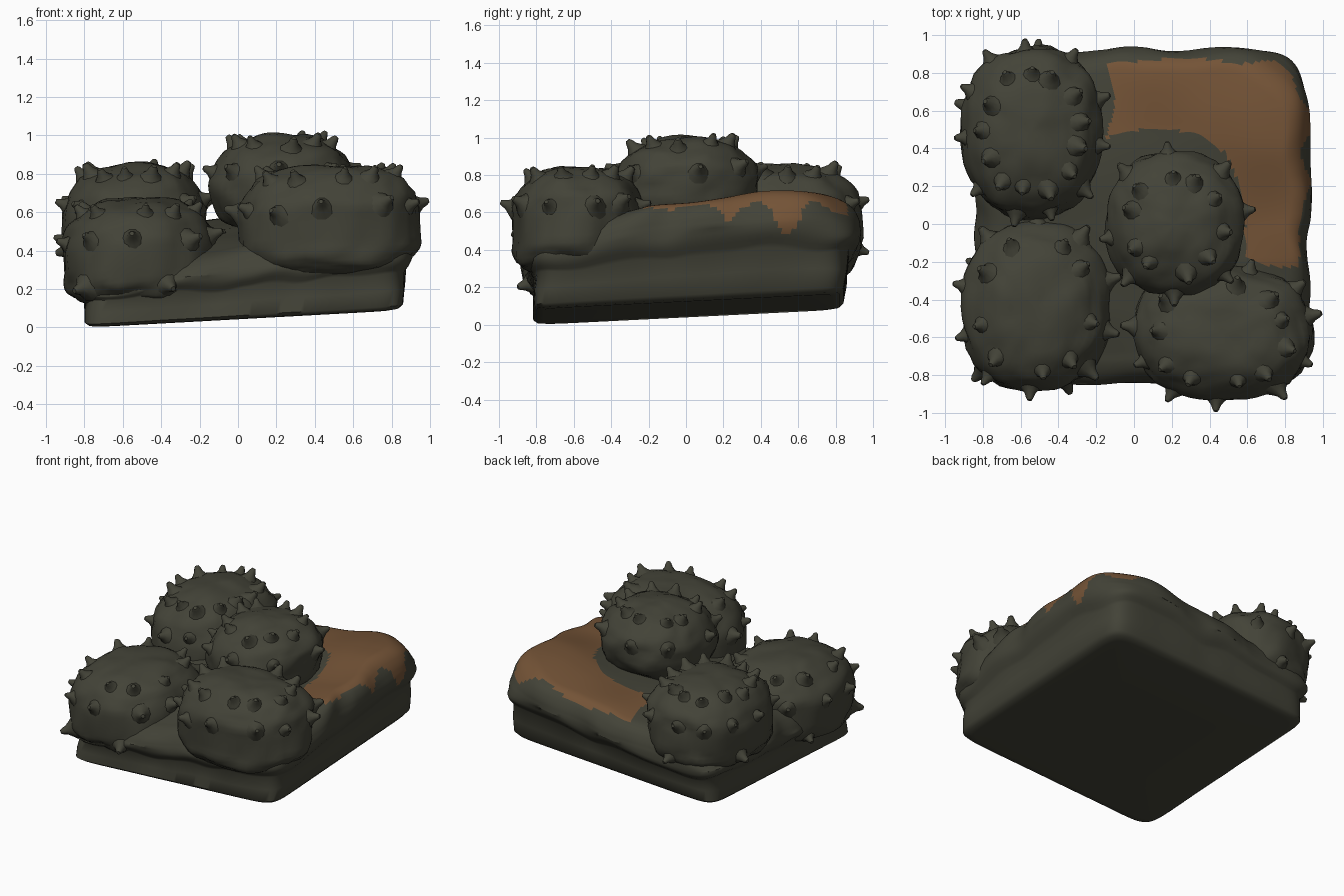
import bpy, bmesh, math, random
from mathutils import Vector, noise

random.seed(4)
if "Cube" in bpy.data.objects:
    bpy.data.objects.remove(bpy.data.objects["Cube"])


def material(name, rgb):
    m = bpy.data.materials.new(name)
    m.use_nodes = True
    m.diffuse_color = (*rgb, 1)
    m.node_tree.nodes["Principled BSDF"].inputs["Base Color"].default_value = (*rgb, 1)
    return m


OLIVE = material("dark olive", (0.056, 0.056, 0.039))
BROWN = material("warm brown", (0.172, 0.086, 0.037))


def finish(bm, name, mats):
    bmesh.ops.recalc_face_normals(bm, faces=bm.faces)
    mesh = bpy.data.meshes.new(name)
    bm.to_mesh(mesh)
    bm.free()
    for m in mats:
        mesh.materials.append(m)
    ob = bpy.data.objects.new(name, mesh)
    bpy.context.collection.objects.link(ob)
    bpy.ops.object.select_all(action="DESELECT")
    ob.select_set(True)
    bpy.context.view_layer.objects.active = ob
    bpy.ops.object.shade_smooth_by_angle(angle=math.radians(50))


def loft(bm, rings):
    """Join equal rings of points and close both ends with a fan."""
    rows = [[bm.verts.new(p) for p in ring] for ring in rings]
    n = len(rows[0])
    for a, b in zip(rows, rows[1:]):
        for i in range(n):
            j = (i + 1) % n
            bm.faces.new((a[i], a[j], b[j], b[i]))
    for row in (rows[0], rows[-1]):
        c = bm.verts.new(sum((v.co for v in row), Vector()) / n)
        for i in range(n):
            bm.faces.new((row[i], row[(i + 1) % n], c))


def power(v, e):
    return math.copysign(abs(v) ** e, v)


def tilt(x, y):
    return 0.055 * x + 0.05 * y


def bump(v, centre, width):
    return math.exp(-((v - centre) / width) ** 2)


# Slanted slab with an overhanging soft crust
def slab_top(x, y):
    hump = 0.035 * bump(x, 0.75, 0.3) * bump(y, 0.5, 0.25)
    back = 0.07 * max(0, (y - 0.55) / 0.35) ** 2
    front = 0.06 * min(1, max(0, -0.2 - y) / 0.5)
    ripple = 0.03 * noise.noise(Vector((x * 2.5, y * 2.5, 7)))
    return 0.54 + 0.08 * x + 0.04 * y + hump - back - front + ripple


def slab_point(half, f, a):
    n = 16 - 11.5 * f
    cx, cy = 0.03 + 0.025 * f, 0.01 + 0.045 * f
    c, s = math.cos(a), math.sin(a)
    wobble = noise.noise(Vector((c * 4, s * 4, f * 2)))
    r = half * (1 + 0.05 * f * wobble) / (abs(c) ** n + abs(s) ** n) ** (1 / n)
    x, y = cx + r * c, cy + r * s
    z = 0.08 + f * (slab_top(x, y) - 0.08)
    if 0.4 < f < 0.7:
        z += 0.04 * wobble
    return Vector((x, y, z + tilt(x, y)))


def is_brown(x, y, z):
    """Exposed L-shaped patch around the tall mound, with wavy edges."""
    wave = math.sin(9 * (x - y) + 1) + 0.5 * math.sin(21 * (x + y))
    ring = (abs(x - 0.13) / 0.46) ** 2.3 + (abs(y) / 0.51) ** 2.3
    drip = 0.09 * bump(y, 0.54, 0.09) + 0.06 * bump(y, 0.22, 0.1)
    return (x > -0.13 + 0.025 * math.sin(12 * y)
            and -0.21 + 0.02 * wave < y < 0.865 + 0.012 * wave
            and ring > 1 + 0.05 * wave
            and x + 0.3 * max(0, y - 0.65) < 0.875 + drip
            and z - tilt(x, y) > 0.52 + 0.012 * wave - drip - 0.08 * max(0, y - 0.6))


def build_slab():
    levels = [(0.4, 0), (0.77, 0), (0.81, 0.015), (0.83, 0.06), (0.835, 0.25),
              (0.835, 0.44), (0.845, 0.48), (0.86, 0.52), (0.87, 0.56), (0.88, 0.61),
              (0.88, 0.66), (0.88, 0.70), (0.875, 0.74), (0.87, 0.78), (0.865, 0.82),
              (0.855, 0.86), (0.845, 0.9), (0.83, 0.94), (0.81, 0.97), (0.79, 0.99)]
    levels += [(0.77 * (1 - i / 36), 1) for i in range(36)]
    n = 280
    bm = bmesh.new()
    loft(bm, [[slab_point(h, f, 2 * math.pi * i / n) for i in range(n)] for h, f in levels])
    for face in bm.faces:
        face.material_index = int(is_brown(*face.calc_center_median()))
    finish(bm, "slab", [OLIVE, BROWN])


# Soft mounds, draped at the bottom and covered with short horns
def mound_point(c, r, squash, az, el):
    e = 2 / squash[0 if el > 0 else 1]
    d = Vector((math.cos(el) * math.cos(az), math.cos(el) * math.sin(az), math.sin(el)))
    lump = 1 + 0.06 * noise.noise(d * 2.2 + c * 5) + 0.03 * noise.noise(d * 5 + c)
    flat = abs(math.cos(el)) ** e
    p = Vector((r[0] * flat * power(math.cos(az), 0.88), r[1] * flat * power(math.sin(az), 0.88),
                r[2] * power(math.sin(el), e))) * lump
    p.z += 0.5 * tilt(p.x, p.y)
    return c + p


def add_horn(bm, base, direction, size):
    rot = direction.to_track_quat("Z", "Y")
    profile = [(0.075, -0.03), (0.045, 0.004), (0.028, 0.026), (0.02, 0.05), (0.012, 0.064)]
    rings = []
    for rad, h in profile:
        rings.append([base + rot @ Vector((rad * math.cos(k * math.pi / 5),
                                           rad * math.sin(k * math.pi / 5), h)) * size
                      for k in range(10)])
    loft(bm, rings)


def build_mound(name, c, r, squash, horn_rows):
    c = Vector(c)
    bm = bmesh.new()
    n, rows = 56, 32
    loft(bm, [[mound_point(c, r, squash, 2 * math.pi * i / n, math.pi * (k / rows - 0.5))
               for i in range(n)] for k in range(1, rows)])
    for el, count, start in horn_rows:
        for i in range(count):
            az = math.radians(start + 360 * i / count) + random.uniform(-0.1, 0.1)
            up = math.radians(el + random.uniform(-4, 4))
            p = mound_point(c, r, squash, az, up)
            out = Vector((math.cos(az) * math.cos(up), math.sin(az) * math.cos(up),
                          math.sin(up) + 0.15)).normalized()
            add_horn(bm, p, out, random.uniform(0.85, 1.1))
    finish(bm, name, [OLIVE])


build_slab()
build_mound("back_right_mound", (-0.54, 0.49, 0.57), (0.375, 0.455, 0.29), (2.3, 3.5),
            [(50, 13, 10), (12, 11, 90), (-25, 5, 90)])
build_mound("front_right_mound", (-0.52, -0.44, 0.4), (0.395, 0.45, 0.28), (2.3, 4),
            [(45, 9, 190), (10, 10, 20), (-25, 5, 150)])
build_mound("middle_mound", (0.22, 0.0, 0.75), (0.37, 0.385, 0.265), (2.1, 2.2),
            [(48, 10, 25), (14, 8, 50)])
build_mound("front_left_mound", (0.47, -0.58, 0.56), (0.475, 0.355, 0.29), (2.4, 4),
            [(47, 11, 15), (10, 11, 270)])
